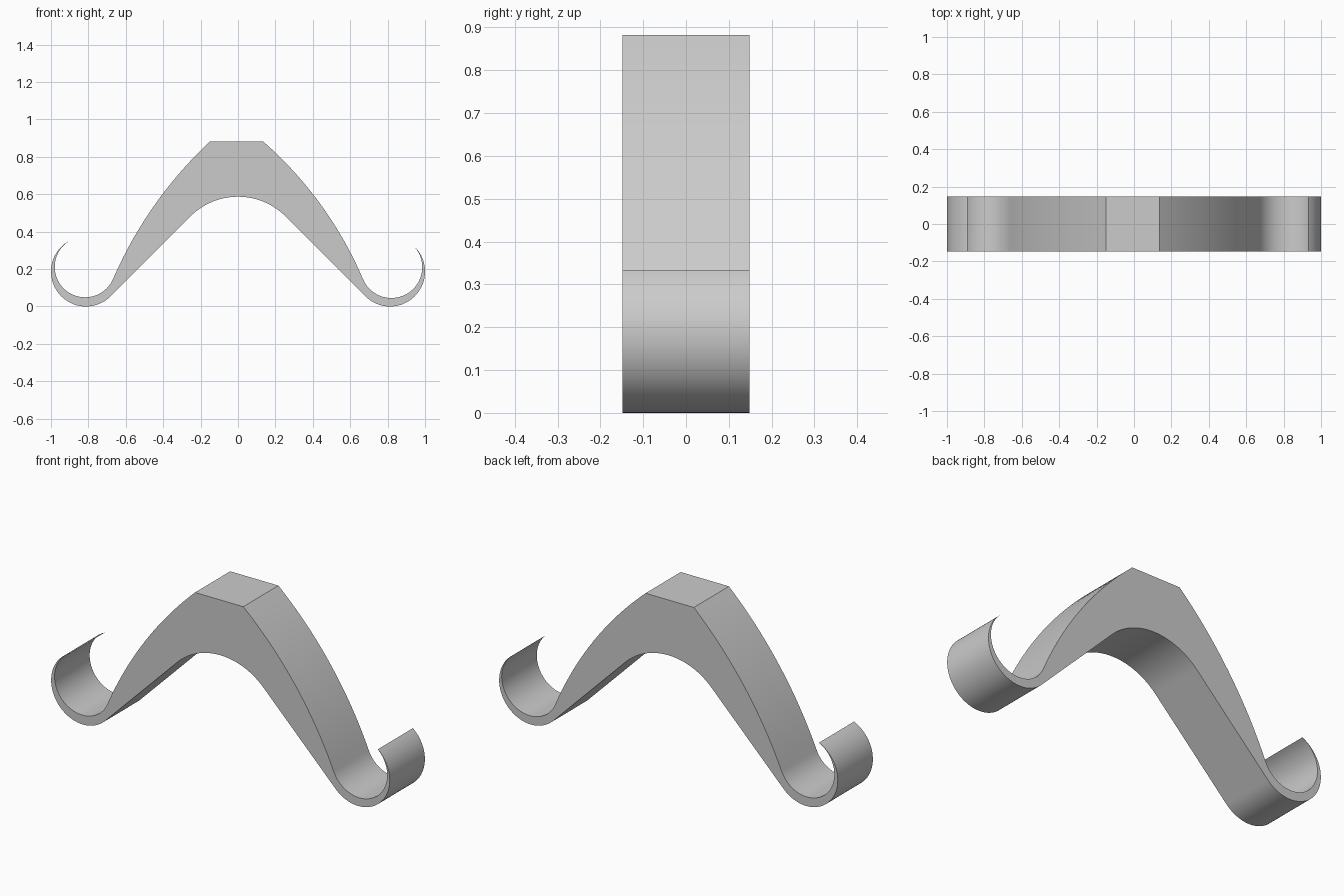
import bpy, bmesh
from math import sin, cos, radians, atan2, pi, hypot

if "Cube" in bpy.data.objects:
    bpy.data.objects.remove(bpy.data.objects["Cube"])

HALF_DEPTH = 0.148


def arc(c, r, a0, a1, n):
    """Points on a circle from angle a0 to a1 (degrees)."""
    return [(c[0] + r * cos(radians(a0 + (a1 - a0) * i / n)),
             c[1] + r * sin(radians(a0 + (a1 - a0) * i / n))) for i in range(n + 1)]


def arc3(p, m, q, n):
    """Points on the circular arc from p through m to q."""
    (ax, ay), (bx, by), (cx, cy) = p, m, q
    d = 2 * (ax * (by - cy) + bx * (cy - ay) + cx * (ay - by))
    a2, b2, c2 = ax * ax + ay * ay, bx * bx + by * by, cx * cx + cy * cy
    c = ((a2 * (by - cy) + b2 * (cy - ay) + c2 * (ay - by)) / d,
         (a2 * (cx - bx) + b2 * (ax - cx) + c2 * (bx - ax)) / d)
    s, mid, e = (atan2(y - c[1], x - c[0]) for x, y in (p, m, q))
    sweep = (e - s) % (2 * pi)
    if (mid - s) % (2 * pi) > sweep:
        sweep -= 2 * pi
    r = hypot(ax - c[0], ay - c[1])
    pts = [(c[0] + r * cos(s + sweep * i / n), c[1] + r * sin(s + sweep * i / n))
           for i in range(n + 1)]
    pts[0], pts[-1] = p, q
    return pts


def half(top_x, shoulder, hook_low, tip_angle):
    """Right half outline: top corner, shoulder, tapering hook, straight underside."""
    outer = arc((0.813, 0.187), 0.187, tip_angle, -135, 40)
    tip, root = outer[0], (0.668, 0.147)
    pts = arc3((top_x, 0.882), shoulder, root, 20)
    pts += arc3(root, hook_low, tip, 40)[1:]
    pts += outer[1:]
    pts += arc((0, 0.227), 0.36, 45, 90, 12)   # arched underside
    return pts


right = half(0.135, (0.443, 0.544), (0.939, 0.096), 51.5)
left = half(0.15, (0.447, 0.541), (0.935, 0.0997), 114 - 48)
outline = right + [(-x, z) for x, z in reversed(left[:-1])]

# Extrude the outline through the depth
bm = bmesh.new()
face = bm.faces.new([bm.verts.new((x, -HALF_DEPTH, z)) for x, z in outline])
ext = bmesh.ops.extrude_face_region(bm, geom=[face])
bmesh.ops.translate(bm, vec=(0, 2 * HALF_DEPTH, 0),
                    verts=[v for v in ext["geom"] if isinstance(v, bmesh.types.BMVert)])
bmesh.ops.recalc_face_normals(bm, faces=bm.faces)
bmesh.ops.triangulate(bm, faces=[f for f in bm.faces if len(f.verts) > 4])

mesh = bpy.data.meshes.new("hooked_arch")
bm.to_mesh(mesh)
bm.free()
obj = bpy.data.objects.new("hooked_arch", mesh)
bpy.context.collection.objects.link(obj)
bpy.context.view_layer.objects.active = obj
obj.select_set(True)
bpy.ops.object.shade_smooth_by_angle(angle=radians(30))
